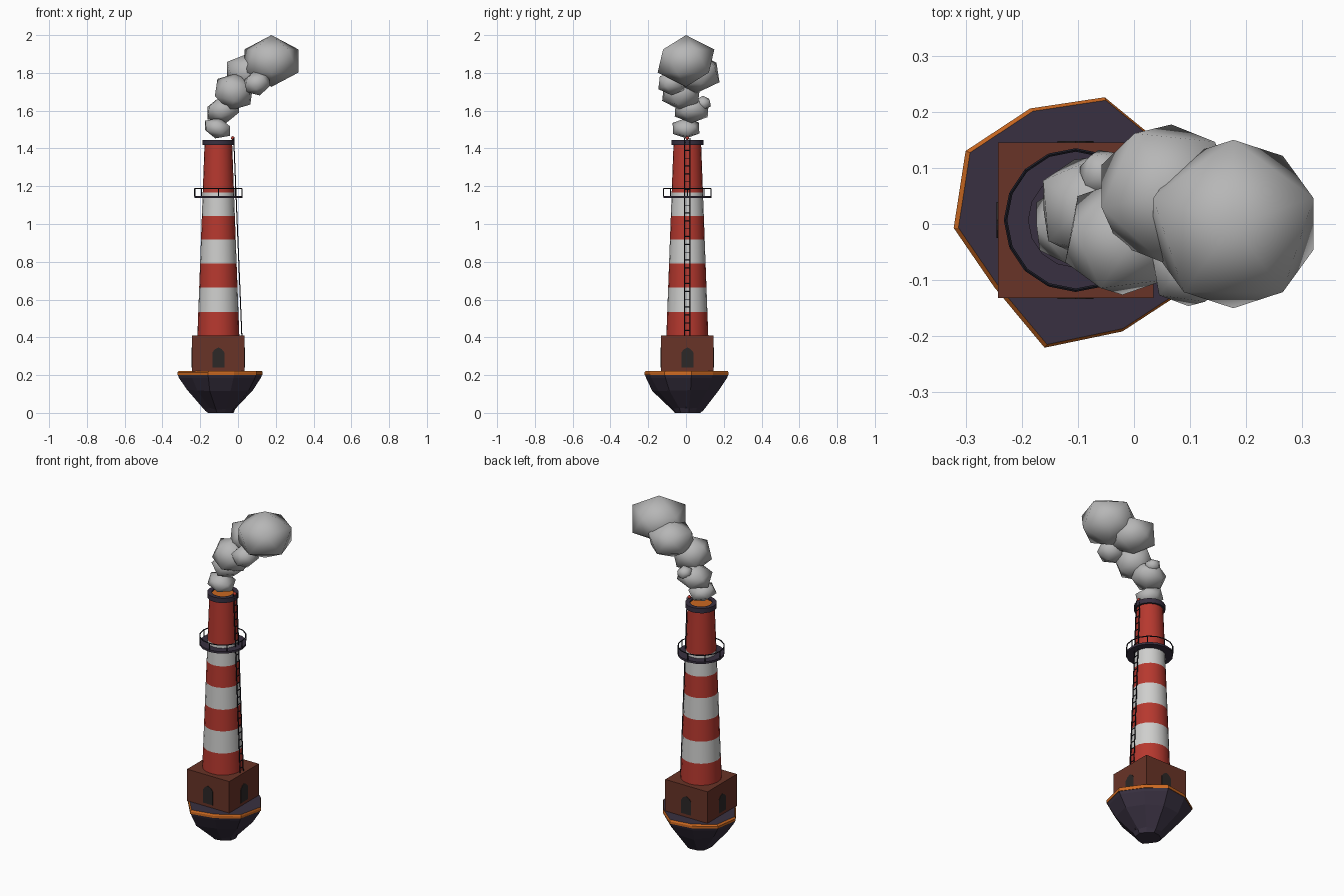
import bpy, bmesh, math, random
from mathutils import Vector, Matrix

if "Cube" in bpy.data.objects:
    bpy.data.objects.remove(bpy.data.objects["Cube"])

random.seed(4)
CX, CY = -0.104, 0.007          # chimney axis


def mat(name, r, g, b):
    m = bpy.data.materials.new(name)
    m.diffuse_color = (r, g, b, 1)
    m.use_nodes = True
    m.node_tree.nodes["Principled BSDF"].inputs["Base Color"].default_value = m.diffuse_color
    return m


RED = mat("stripe red", 0.47, 0.04, 0.028)
WHITE = mat("stripe white", 0.62, 0.62, 0.61)
SMOKE = mat("smoke grey", 0.47, 0.47, 0.47)
BRICK = mat("brick brown", 0.14, 0.033, 0.02)
SLATE = mat("dark slate", 0.04, 0.03, 0.052)
ORANGE = mat("rim orange", 0.6, 0.14, 0.015)
SHADE = mat("opening dark", 0.025, 0.021, 0.02)
IRON = mat("iron black", 0.012, 0.012, 0.02)


def finish(name, bm, mats, smooth=False):
    bmesh.ops.recalc_face_normals(bm, faces=bm.faces)
    me = bpy.data.meshes.new(name)
    bm.to_mesh(me)
    bm.free()
    for m in mats:
        me.materials.append(m)
    ob = bpy.data.objects.new(name, me)
    bpy.context.collection.objects.link(ob)
    if smooth:
        bpy.ops.object.select_all(action='DESELECT')
        ob.select_set(True)
        bpy.context.view_layer.objects.active = ob
        bpy.ops.object.shade_smooth_by_angle(angle=math.radians(smooth))
    return ob


def loft(bm, rings, cap=True):
    """Bridge equally sized point rings, optionally capping both ends."""
    vs = [[bm.verts.new(p) for p in r] for r in rings]
    n = len(vs[0])
    for a, b in zip(vs, vs[1:]):
        for i in range(n):
            bm.faces.new((a[i], a[(i + 1) % n], b[(i + 1) % n], b[i]))
    if cap:
        bm.faces.new(vs[0][::-1])
        bm.faces.new(vs[-1])


def circle(r, z, n):
    return [(CX + r * math.cos(2 * math.pi * i / n),
             CY + r * math.sin(2 * math.pi * i / n), z) for i in range(n)]


def lathe(name, profile, n, mats, cap=True):
    bm = bmesh.new()
    loft(bm, [circle(r, z, n) for r, z in profile], cap)
    return finish(name, bm, mats, 35)


def rod(bm, a, b, r, sides=5):
    a, b = Vector(a), Vector(b)
    d = b - a
    m = Matrix.Translation((a + b) / 2) @ d.to_track_quat('Z', 'Y').to_matrix().to_4x4()
    bmesh.ops.create_cone(bm, cap_ends=True, segments=sides, radius1=r, radius2=r,
                          depth=d.length, matrix=m)


# floating rock: uneven ten-sided outline shrinking downwards, orange lip
radii = [0.235, 0.203, 0.222, 0.212, 0.23, 0.218, 0.19, 0.237, 0.218, 0.237]


def outline(k, z, dx=0.0, jitter=0.0):
    pts = []
    for i, r in enumerate(radii):
        a = math.radians(4.5 + 36 * i)
        q = r * k * (1 + random.uniform(-jitter, jitter))
        pts.append((CX + dx + q * math.cos(a), CY + 0.003 + q * math.sin(a),
                    z + random.uniform(-jitter, jitter) * 0.2))
    return pts


bm = bmesh.new()
loft(bm, [outline(0.3, 0.0, 0.01), outline(0.36, 0.02, 0.008, 0.05),
          outline(0.78, 0.122, 0, 0.05), outline(0.96, 0.185, 0), outline(0.985, 0.2)])
finish("rock_base", bm, [SLATE])
bm = bmesh.new()
loft(bm, [outline(1.0, 0.2), outline(1.0, 0.213), outline(0.975, 0.222, 0.003)])
for f in bm.faces:
    f.material_index = 1 if f.calc_center_median().z > 0.221 else 0
finish("rock_lip", bm, [ORANGE, SLATE])

# thin root hanging beside the rock tip
bm = bmesh.new()
bmesh.ops.create_cone(bm, segments=5, cap_ends=True, radius1=0.002, radius2=0.012, depth=0.1,
                      matrix=Matrix.Translation((-0.01, 0.0, 0.075)))
finish("rock_spike", bm, [SLATE])

# brick plinth
bm = bmesh.new()
bmesh.ops.create_cube(bm, size=1, matrix=Matrix.Translation((CX, CY, 0.314))
                      @ Matrix.Diagonal((0.277, 0.277, 0.19, 1)))
finish("plinth", bm, [BRICK])

# arched openings on all four sides
bm = bmesh.new()
arch = [(-0.032, 0.24), (0.032, 0.24), (0.032, 0.32), (0.018, 0.337),
        (0, 0.346), (-0.018, 0.337), (-0.032, 0.32)]
for k in range(4):
    rot = Matrix.Translation((CX, CY, 0)) @ Matrix.Rotation(k * math.pi / 2, 4, 'Z')
    loft(bm, [[rot @ Vector((x, y, z)) for x, z in arch] for y in (-0.137, -0.141)])
finish("arched_openings", bm, [SHADE])

# tapered striped shaft
levels = [0.408, 0.535, 0.664, 0.79, 0.918, 1.043, 1.168, 1.43]
shaft_r = lambda z: 0.111 - 0.038 * (z - 0.408) / 1.02
bm = bmesh.new()
loft(bm, [circle(shaft_r(z), z, 20) for z in levels])
for f in bm.faces:
    z = f.calc_center_median().z
    f.material_index = sum(z > l for l in levels[1:]) % 2
finish("chimney_shaft", bm, [RED, WHITE], 35)

# crown ring and glowing mouth
lathe("crown_ring", [(0.06, 1.418), (0.085, 1.418), (0.085, 1.446), (0.06, 1.446), (0.06, 1.418)],
      16, [SLATE], cap=False)
lathe("glowing_mouth", [(0.061, 1.428), (0.061, 1.438)], 16, [ORANGE])

# gallery floor and railing
lathe("gallery_floor", [(0.07, 1.137), (0.127, 1.137), (0.127, 1.149), (0.07, 1.149)], 16, [SLATE])
bm = bmesh.new()
rail = circle(0.125, 1.187, 16)
for i, p in enumerate(rail):
    rod(bm, p, rail[(i + 1) % 16], 0.0032)
    if i % 2 == 0:
        rod(bm, (p[0], p[1], 1.145), p, 0.003)
finish("gallery_railing", bm, [IRON])

# ladder on the +x side
bm = bmesh.new()
z0, z1 = 0.41, 1.455
lx = lambda z: 0.02 - 0.043 * (z - z0) / (z1 - z0)
for s in (-0.015, 0.015):
    rod(bm, (lx(z0), CY + s, z0), (lx(z1), CY + s, z1), 0.003)
for i in range(25):
    z = z0 + 0.025 + i * 0.0415
    rod(bm, (lx(z), CY - 0.015, z), (lx(z), CY + 0.015, z), 0.0025)
finish("ladder", bm, [IRON])

# warning lamp on the crown
bm = bmesh.new()
bmesh.ops.create_icosphere(bm, subdivisions=2, radius=0.01,
                           matrix=Matrix.Translation((-0.027, CY, 1.455)))
finish("warning_lamp", bm, [RED], 60)

# smoke puffs: x, y, z, half width, half height, spin
puffs = [(-0.108, 0.0, 1.507, 0.073, 0.055, 40),
         (-0.078, 0.03, 1.605, 0.092, 0.072, 5),
         (-0.055, 0.09, 1.64, 0.042, 0.04, 60),
         (-0.022, -0.025, 1.70, 0.102, 0.103, 25),
         (0.058, 0.055, 1.80, 0.123, 0.108, 48),
         (0.10, -0.075, 1.745, 0.072, 0.066, 10),
         (0.177, 0.0, 1.863, 0.15, 0.137, 18)]
for i, (x, y, z, w, h, spin) in enumerate(puffs):
    bm = bmesh.new()
    tilt = 0 if i == 6 else random.uniform(-0.25, 0.25)
    m = (Matrix.Translation((x, y, z)) @ Matrix.Rotation(tilt, 4, 'Y')
         @ Matrix.Rotation(math.radians(spin), 4, 'Z')
         @ Matrix.Diagonal((w / 0.894, w / 0.894, h, 1)))
    bmesh.ops.create_icosphere(bm, subdivisions=1, radius=1, matrix=m)
    finish("smoke_puff_%d" % (i + 1), bm, [SMOKE], 60)
